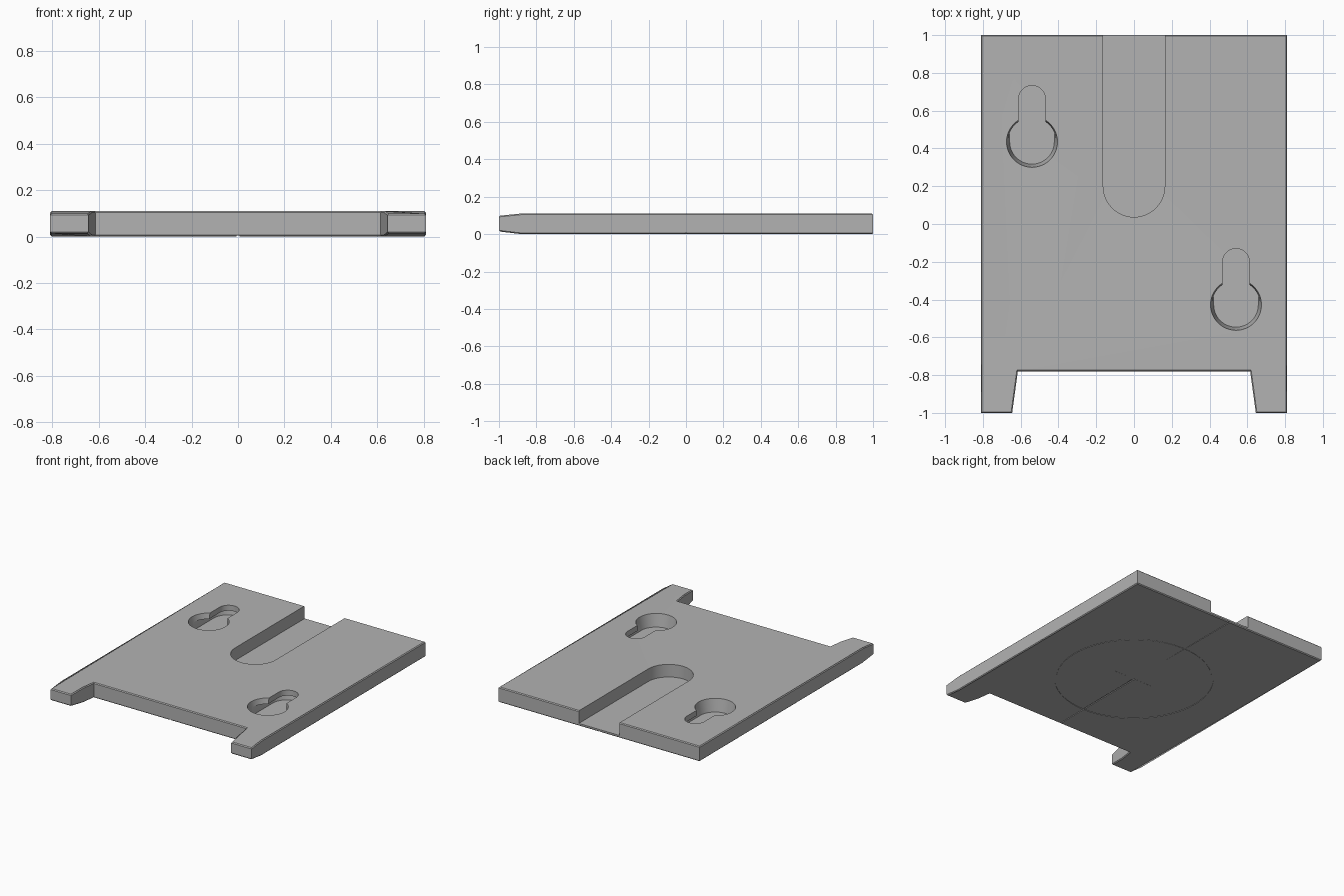
import bpy, bmesh
from math import pi, sin, cos

cube = bpy.data.objects.get("Cube")
if cube:
    bpy.data.objects.remove(cube)

W, T, FLOOR, LIP = 0.81, 0.11, 0.018, 0.07

grey = bpy.data.materials.new("plain grey")
grey.use_nodes = True
colour = (0.45, 0.45, 0.45, 1)
grey.diffuse_color = colour
grey.node_tree.nodes["Principled BSDF"].inputs["Base Color"].default_value = colour


def make(name, bm):
    bmesh.ops.recalc_face_normals(bm, faces=bm.faces)
    mesh = bpy.data.meshes.new(name)
    bm.to_mesh(mesh)
    bm.free()
    mesh.materials.append(grey)
    obj = bpy.data.objects.new(name, mesh)
    bpy.context.collection.objects.link(obj)
    return obj


def prism(bottom, z0, top, z1):
    """Closed solid between two matching outlines."""
    bm = bmesh.new()
    a = [bm.verts.new((x, y, z0)) for x, y in bottom]
    b = [bm.verts.new((x, y, z1)) for x, y in top]
    bm.faces.new(a)
    bm.faces.new(b)
    for i in range(len(a)):
        j = (i + 1) % len(a)
        bm.faces.new((a[i], a[j], b[j], b[i]))
    return bm


def capsule(x, y0, y1, r, n=24):
    """Outline with a round end at y0 and another at y1."""
    upper = [(x + r * cos(pi * i / n), y1 + r * sin(pi * i / n)) for i in range(n + 1)]
    lower = [(x - r * cos(pi * i / n), y0 - r * sin(pi * i / n)) for i in range(n + 1)]
    return upper + lower


def circle(x, y, r, n=64):
    return [(x + r * cos(2 * pi * i / n), y + r * sin(2 * pi * i / n)) for i in range(n)]


def rect(x, y):
    return [(-x, -y), (x, -y), (x, y), (-x, y)]


# Plate with two tapering front tabs
half = [(0.615, -0.78), (0.645, -1), (W, -1), (W, 1)]
outline = half + [(-x, y) for x, y in reversed(half)]
bm = prism(outline, 0, outline, T)
bmesh.ops.bisect_plane(bm, geom=bm.verts[:] + bm.edges[:] + bm.faces[:],
                       plane_co=(0, -0.88, 0), plane_no=(0, 1, 0))
for v in bm.verts:
    if v.co.y < -0.99:
        v.co.z = 0.098 if v.co.z > T / 2 else 0.014
bmesh.ops.recalc_face_normals(bm, faces=bm.faces)
rim = [e for e in bm.edges if abs(e.verts[0].co.z - e.verts[1].co.z) < 0.03
       and e.calc_face_angle(0) > 0.8]
bmesh.ops.bevel(bm, geom=rim, offset=0.006, segments=1, affect='EDGES')
plate = make("mounting_plate", bm)


def cut(bm):
    cutter = make("cutter", bm)
    cutter.hide_render = True
    mod = plate.modifiers.new("cut", 'BOOLEAN')
    mod.operation, mod.solver, mod.object = 'DIFFERENCE', 'EXACT', cutter
    bpy.context.view_layer.objects.active = plate
    bpy.ops.object.modifier_apply(modifier=mod.name)
    bpy.data.objects.remove(cutter)


# Long round-ended channel open at the back
channel = capsule(0, 0.2, 1.2, 0.163)
cut(prism(channel, FLOOR, channel, 0.2))

# Keyhole pockets: undercut, narrow neck, round entry
for x, y in ((-0.54, 0.435), (0.54, -0.428)):
    neck = y + 0.227
    cut(prism(capsule(x, y, neck, 0.118), FLOOR, capsule(x, y, neck, 0.127), LIP))
    slot = capsule(x, y, neck, 0.071)
    cut(prism(slot, FLOOR + 0.01, slot, 0.2))
    cut(prism(circle(x, y, 0.118), FLOOR, circle(x, y, 0.135), T + 0.001))

# Fine centre lines and ring scored in the underside
G, D = 0.006, 0.005
for shape in (rect(G, 1.2), rect(1.2, G)):
    cut(prism(shape, -0.02, shape, D))
bm = bmesh.new()
rings = [[bm.verts.new((x, y, z)) for x, y in circle(0, 0, r)]
         for r, z in ((0.53 - G, -0.02), (0.53 + G, -0.02), (0.53 + G, D), (0.53 - G, D))]
for k in range(4):
    a, b = rings[k], rings[(k + 1) % 4]
    for i in range(64):
        j = (i + 1) % 64
        bm.faces.new((a[i], a[j], b[j], b[i]))
cut(bm)

# Smooth curved walls, keep the edges crisp
for o in bpy.context.selected_objects:
    o.select_set(False)
plate.select_set(True)
bpy.context.view_layer.objects.active = plate
bpy.ops.object.shade_smooth_by_angle(angle=0.4)
